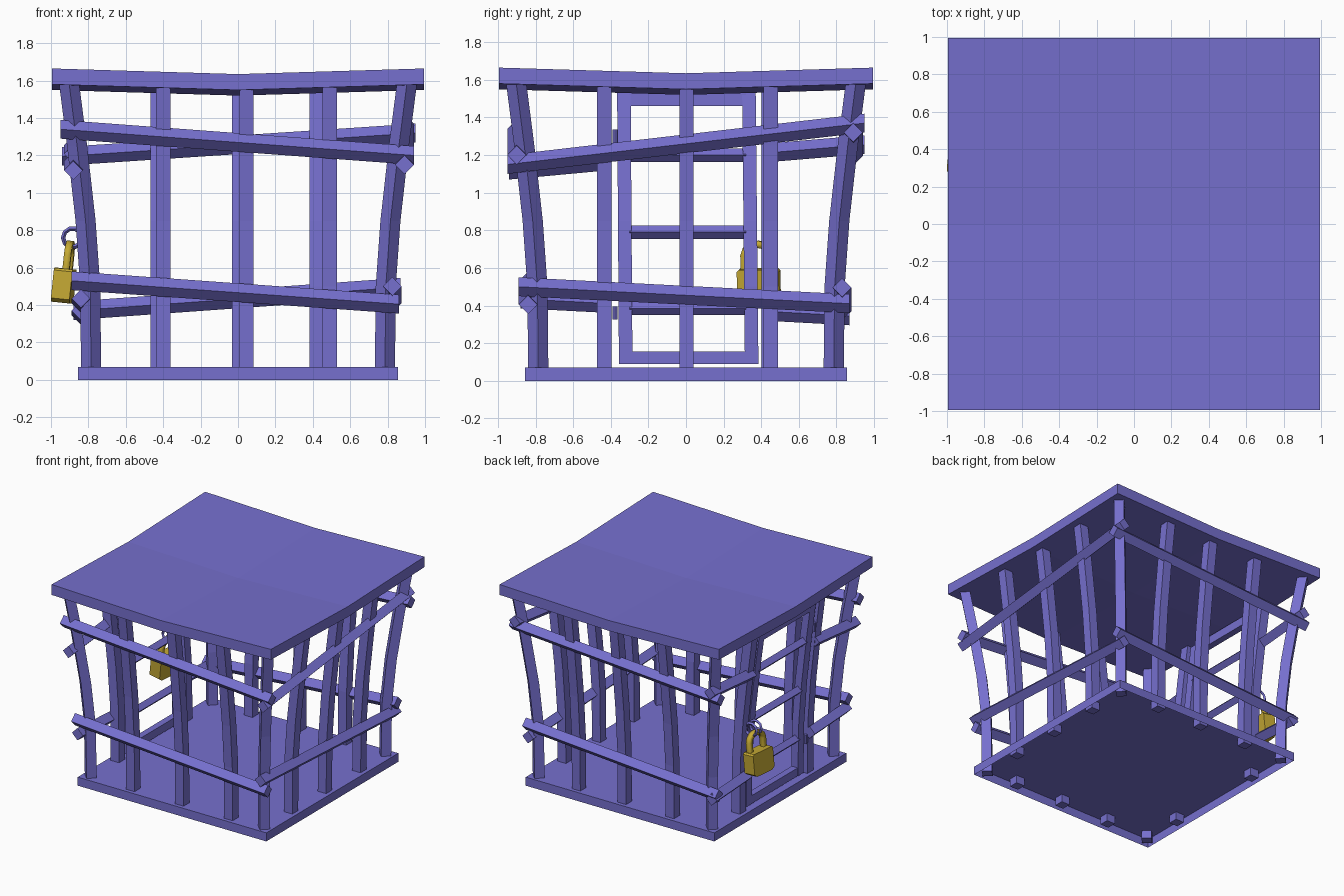
import bpy, math
from mathutils import Vector as V, Matrix

if "Cube" in bpy.data.objects:
    bpy.data.objects.remove(bpy.data.objects["Cube"])

def material(name, col):
    m = bpy.data.materials.new(name)
    m.diffuse_color = (*col, 1)
    m.use_nodes = True
    m.node_tree.nodes["Principled BSDF"].inputs["Base Color"].default_value = m.diffuse_color
    return m

PURPLE = material("purple_iron", (0.18, 0.16, 0.62))
GOLD = material("gold_metal", (0.56, 0.40, 0.035))
X, Y, Z = V((1, 0, 0)), V((0, 1, 0)), V((0, 0, 1))

def make(name, verts, faces, mat=PURPLE):
    me = bpy.data.meshes.new(name)
    me.from_pydata([tuple(v) for v in verts], [], faces)
    me.materials.append(mat)
    ob = bpy.data.objects.new(name, me)
    bpy.context.collection.objects.link(ob)
    bpy.context.view_layer.objects.active = ob
    bpy.ops.object.mode_set(mode='EDIT')
    bpy.ops.mesh.select_all(action='SELECT')
    bpy.ops.mesh.normals_make_consistent(inside=False)
    bpy.ops.object.mode_set(mode='OBJECT')
    return ob

def sweep(name, pts, u, v, mat=PURPLE):
    """Four-sided beam along pts with fixed cross-section half axes u, v."""
    verts, faces = [], []
    for p in pts:
        p = V(p)
        verts += [p + u + v, p - u + v, p - u - v, p + u - v]
    for i in range(len(pts) - 1):
        for k in range(4):
            a, b = i * 4 + k, i * 4 + (k + 1) % 4
            faces.append((a, b, b + 4, a + 4))
    n = len(verts)
    faces += [(3, 2, 1, 0), (n - 4, n - 3, n - 2, n - 1)]
    return make(name, verts, faces, mat)

# outward lean shared by posts, bars and door: (height, distance from centre)
LEAN = [(0.005, .785), (0.5, .79), (0.85, .815), (1.25, .86), (1.6, .905)]

def lean(z):
    for (z0, d0), (z1, d1) in zip(LEAN, LEAN[1:]):
        if z <= z1:
            break
    return d0 + (d1 - d0) * (z - z0) / (z1 - z0)

# base tray, open underneath
b = 0.855
corners = [(-b, -b), (b, -b), (b, b), (-b, b)]
make("base", [(x, y, z) for z in (0, .07) for x, y in corners],
     [(4, 5, 6, 7)] + [(k, (k + 1) % 4, (k + 1) % 4 + 4, k + 4) for k in range(4)])

# sagging roof slab
r, g = 0.995, (-1, 0, 1)
verts = [(x * r, y * r, z - .03 * (1 - abs(x)) - .03 * (1 - abs(y)))
         for z in (1.58, 1.665) for y in g for x in g]
faces = []
for j in range(2):
    for i in range(2):
        a = j * 3 + i
        q = (a, a + 1, a + 4, a + 3)
        faces += [q[::-1], tuple(k + 9 for k in q)]
rim = [0, 1, 2, 5, 8, 7, 6, 3]
for k, a in enumerate(rim):
    c = rim[(k + 1) % 8]
    faces.append((a, c, c + 9, a + 9))
make("roof", verts, faces)

# corner posts, turned to face diagonally outward
h = 0.038
for sx in (-1, 1):
    for sy in (-1, 1):
        sweep("corner_post", [(sx * d, sy * d, z) for z, d in LEAN],
              (X + Y) * h * .707, (Y - X) * h * .707)

# upright bars on each side
for name, axis, s, places in (
        ("front_bar", 0, -1, (-.40, .045, .49)), ("back_bar", 0, 1, (-.43, .005, .42)),
        ("right_bar", 1, 1, (-.435, .003, .45)), ("left_bar", 1, -1, (-.435, .44))):
    for t in places:
        pts = [(t, s * d, z) if axis == 0 else (s * d, t, z) for z, d in LEAN]
        sweep(name, pts, X * h, Y * h)

# crooked rails, diamond section
def rail(name, p, q, k=.025):
    side = Y if abs(p[0] - q[0]) > abs(p[1] - q[1]) else X
    sweep(name, [p, q], (side + Z) * k, (Z - side) * k)

rail("front_upper_rail", (-.95, -.9, 1.34), (.94, -.9, 1.20))
rail("front_lower_rail", (-.89, -.84, .53), (.86, -.84, .405))
rail("back_upper_rail", (-.94, .89, 1.195), (.95, .89, 1.32))
rail("back_lower_rail", (-.88, .83, .37), (.87, .83, .495))
rail("right_upper_rail", (.89, -.95, 1.15), (.89, .95, 1.37))
rail("right_lower_rail", (.825, -.89, .50), (.825, .87, .41))
# left rails are interrupted by the door
rail("left_upper_rail", (-.88, -.94, 1.12), (-.88, -.40, 1.17))
rail("left_upper_rail", (-.88, .41, 1.21), (-.88, .95, 1.255))
rail("left_lower_rail", (-.84, -.88, .435), (-.84, -.40, .41))
rail("left_lower_rail", (-.84, .41, .37), (-.84, .87, .345))

# door frame following the lean of the left side
zs = (.09, .5, .85, 1.25, 1.53)
for t0, t1 in ((-.32, -.33), (.35, .335)):
    sweep("door_stile", [(-lean(z), t0 + (t1 - t0) * z / 1.5, z) for z in zs],
          X * .03, Y * .036)
for z, hz, name in ((.123, .033, "door_bottom"), (1.495, .035, "door_top")):
    x = -lean(z)
    sweep(name, [(x, -.3, z), (x, .32, z)], X * .027, Z * hz)
for z in (.385, .79, 1.2):
    rail("door_crossbar", (-lean(z), -.3, z), (-lean(z), .32, z), .018)

# hinges
for z in (.36, 1.3):
    bpy.ops.mesh.primitive_cylinder_add(vertices=8, radius=.014, depth=.07,
                                        location=(-lean(z) - .03, -.378, z))
    ob = bpy.context.object
    ob.name = "hinge"
    ob.data.materials.append(PURPLE)

# hasp rings for the lock
for y in (.36, .42):
    bpy.ops.mesh.primitive_torus_add(major_segments=10, minor_segments=4, major_radius=.05,
                                     minor_radius=.012, location=(-.885, y, .76),
                                     rotation=(math.pi / 2, 0, 0))
    ob = bpy.context.object
    ob.name = "hasp_ring"
    ob.data.materials.append(PURPLE)

# padlock body: chamfered outline extruded in x
tilt = Matrix.Rotation(math.radians(-6), 4, 'Z') @ Matrix.Rotation(math.radians(6), 4, 'Y')
place = Matrix.Translation((-.932, .387, .503)) @ tilt
outline = [(-.085, -.09), (.085, -.09), (.112, -.07), (.112, .08),
           (.1, .092), (-.1, .092), (-.112, .08), (-.112, -.07)]
n = len(outline)
make("padlock_body", [place @ V((x, y, z)) for x in (-.05, .05) for y, z in outline],
     [tuple(range(n)), tuple(range(n, 2 * n))] +
     [(k, (k + 1) % n, (k + 1) % n + n, k + n) for k in range(n)], GOLD)

# padlock shackle: square tube bent into an arch
cu = bpy.data.curves.new("padlock_shackle", 'CURVE')
cu.dimensions = '3D'
cu.bevel_depth, cu.bevel_resolution, cu.use_fill_caps = .026, 0, True
arch = [(-.076, .07)] + [(-.076 * math.cos(a * math.pi / 6), .165 + .06 * math.sin(a * math.pi / 6))
                         for a in range(7)] + [(.076, .07)]
sp = cu.splines.new('POLY')
sp.points.add(len(arch) - 1)
for p, (y, z) in zip(sp.points, arch):
    p.co = (*(place @ V((.012, y, z))), 1)
    p.tilt = math.pi / 4
cu.materials.append(GOLD)
bpy.context.collection.objects.link(bpy.data.objects.new("padlock_shackle", cu))
